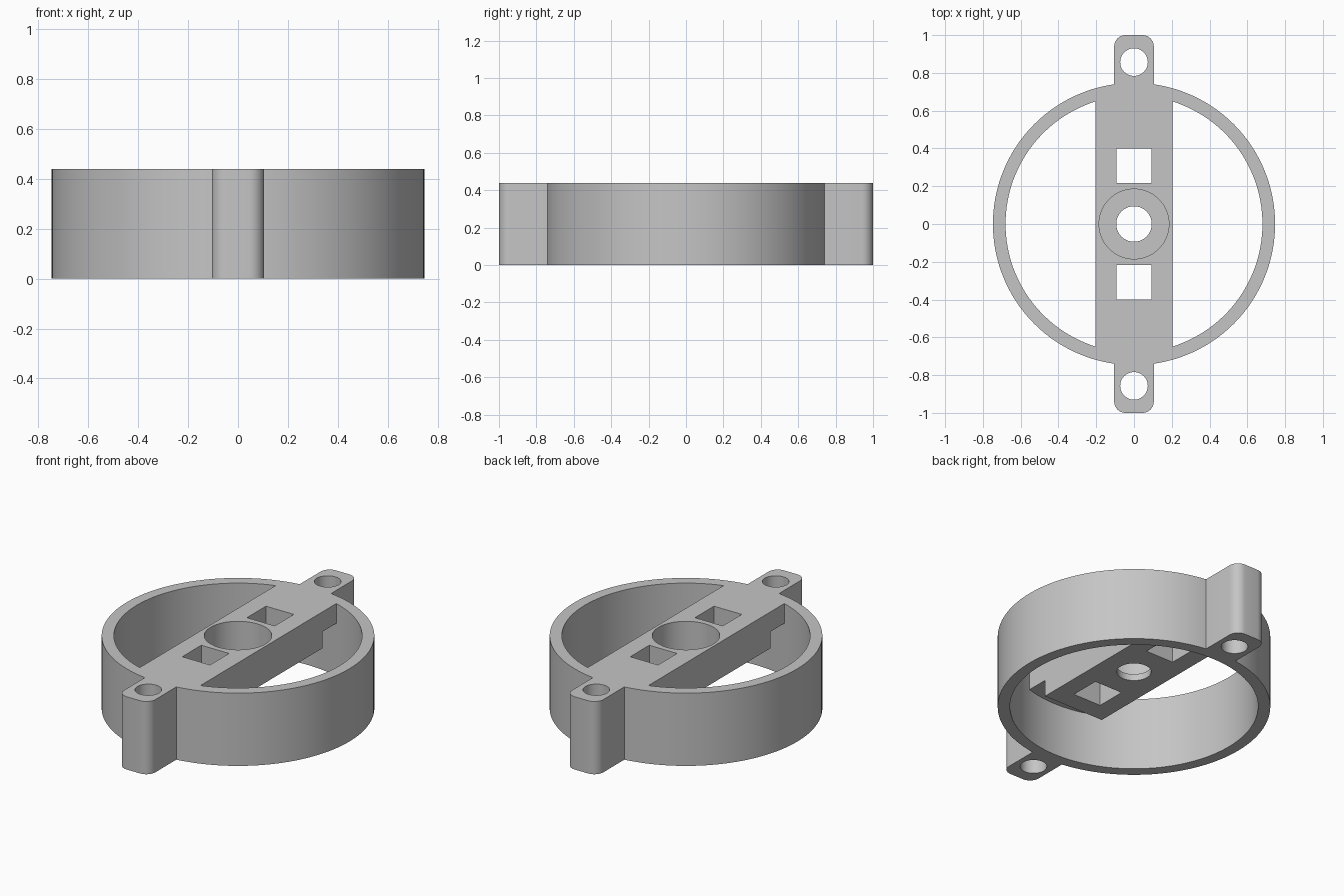
import bpy, bmesh
from math import cos, sin, pi, radians

old = bpy.data.objects.get("Cube")
if old:
    bpy.data.objects.remove(old, do_unlink=True)

HEIGHT = 0.44
FLOOR = 0.22        # underside of the crossbar
OUTER, INNER = 0.747, 0.68

grey = bpy.data.materials.new("plain_grey")
grey.use_nodes = True
colour = (0.56, 0.56, 0.56, 1)
grey.diffuse_color = colour
grey.node_tree.nodes["Principled BSDF"].inputs["Base Color"].default_value = colour


def prism(name, base, extrude):
    """Extrude a closed 3D outline along a vector."""
    bm = bmesh.new()
    face = bm.faces.new([bm.verts.new(p) for p in base])
    out = bmesh.ops.extrude_face_region(bm, geom=[face])
    verts = [v for v in out["geom"] if isinstance(v, bmesh.types.BMVert)]
    bmesh.ops.translate(bm, verts=verts, vec=extrude)
    bmesh.ops.recalc_face_normals(bm, faces=bm.faces)
    mesh = bpy.data.meshes.new(name)
    bm.to_mesh(mesh)
    bm.free()
    mesh.materials.append(grey)
    obj = bpy.data.objects.new(name, mesh)
    bpy.context.collection.objects.link(obj)
    return obj


def cylinder(name, radius, z0, z1, y=0, sides=48):
    turn = [2 * pi * i / sides for i in range(sides)]
    base = [(radius * cos(a), y + radius * sin(a), z0) for a in turn]
    return prism(name, base, (0, 0, z1 - z0))


def combine(target, tool, operation):
    mod = target.modifiers.new("combine", 'BOOLEAN')
    mod.operation, mod.solver, mod.object = operation, 'EXACT', tool
    bpy.context.view_layer.objects.active = target
    bpy.ops.object.modifier_apply(modifier=mod.name)
    bpy.data.objects.remove(tool, do_unlink=True)


# Outer ring
body = cylinder("ring_mount", OUTER, 0, HEIGHT, sides=128)
combine(body, cylinder("ring_bore", INNER, -0.1, 0.6, sides=128), 'DIFFERENCE')

# Stepped crossbar: thin at both ends, deep in the middle
END, STEP, LEDGE = 0.7, 0.517, 0.32
half = [(END, HEIGHT), (END, LEDGE), (STEP, LEDGE), (STEP, FLOOR)]
side = half + [(-y, z) for y, z in reversed(half)]
bar = prism("crossbar", [(-0.203, y, z) for y, z in side], (0.406, 0, 0))
combine(body, bar, 'UNION')

# Mounting lugs with rounded outer corners and screw holes
LUG, ROUND = 0.105, 0.06
for s in (-1, 1):
    outline = [(LUG, s * 0.715, 0)]
    for cx, start in ((LUG - ROUND, 0), (ROUND - LUG, 90)):
        for i in range(9):
            a = radians(start + 90 * i / 8)
            outline.append((cx + ROUND * cos(a), s * (1 - ROUND + ROUND * sin(a)), 0))
    outline.append((-LUG, s * 0.715, 0))
    combine(body, prism("lug", outline, (0, 0, HEIGHT)), 'UNION')
    combine(body, cylinder("screw_hole", 0.073, -0.1, 0.6, s * 0.857), 'DIFFERENCE')

    # Square slots through the crossbar
    slot = [(x, s * y, 0.1) for x, y in
            ((-0.093, 0.218), (0.093, 0.218), (0.093, 0.4), (-0.093, 0.4))]
    combine(body, prism("slot", slot, (0, 0, 0.5)), 'DIFFERENCE')

# Central recess with a smaller hole through its floor
combine(body, cylinder("hub_recess", 0.185, FLOOR + 0.04, 0.6, sides=64), 'DIFFERENCE')
combine(body, cylinder("hub_hole", 0.094, 0.1, 0.6), 'DIFFERENCE')

# Smooth curved walls, crisp edges
bpy.ops.object.select_all(action='DESELECT')
body.select_set(True)
bpy.context.view_layer.objects.active = body
bpy.ops.object.shade_smooth_by_angle(angle=radians(30))
